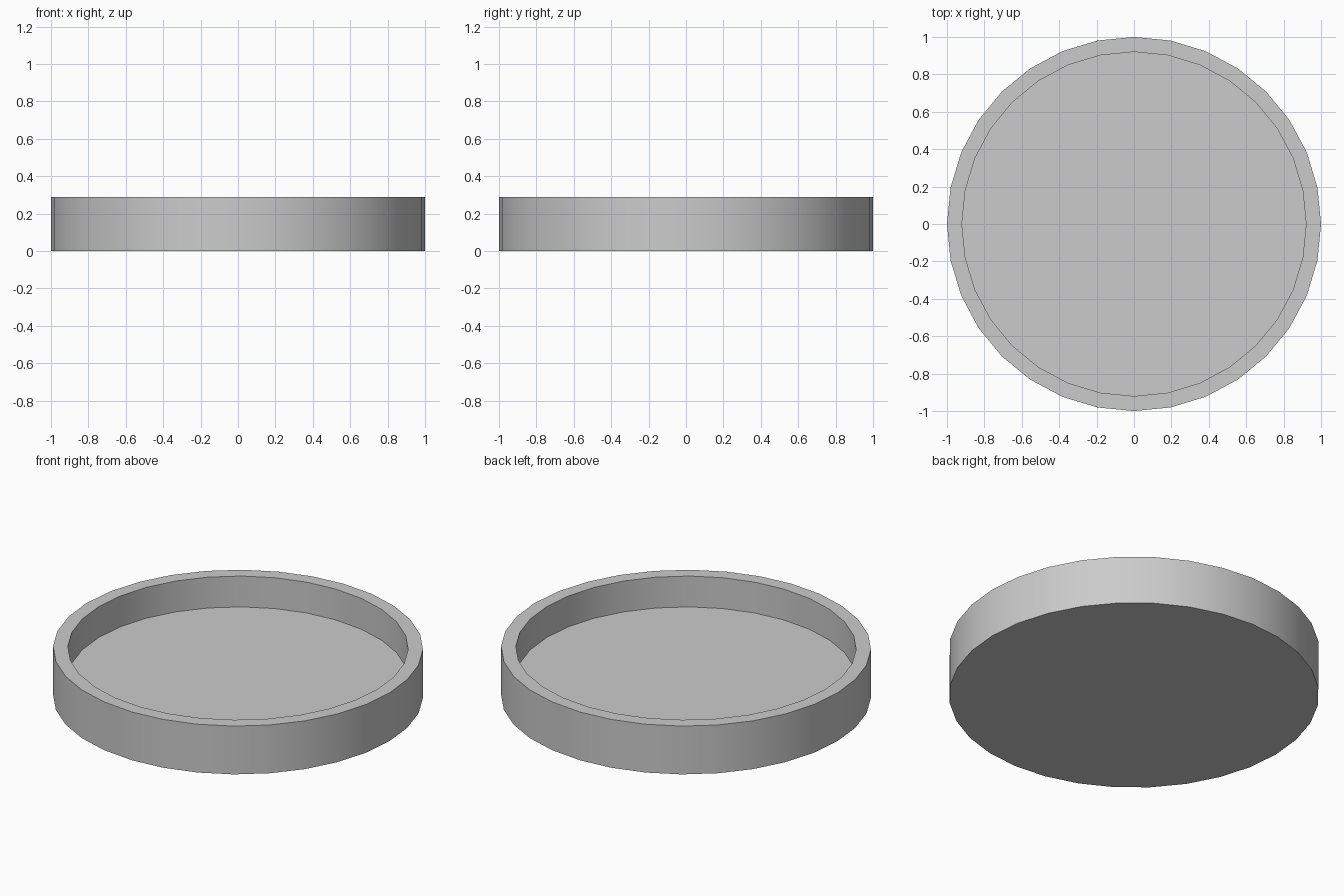
import bpy, bmesh, math

if "Cube" in bpy.data.objects:
    bpy.data.objects.remove(bpy.data.objects["Cube"])

SIDES = 32
# Half profile (radius, z): base, outer wall, rim, inner wall
PROFILE = [(1.0, 0.0), (1.0, 0.288), (0.92, 0.288), (0.92, 0.104)]

# Round tray: profile spun around z, closed by a base and a floor
bm = bmesh.new()
rings = [[bm.verts.new((r * math.cos(2 * math.pi * i / SIDES),
                        r * math.sin(2 * math.pi * i / SIDES), z))
          for i in range(SIDES)] for r, z in PROFILE]
for low, high in zip(rings, rings[1:]):
    for i in range(SIDES):
        j = (i + 1) % SIDES
        bm.faces.new((low[i], low[j], high[j], high[i]))
bm.faces.new(rings[0][::-1])
bm.faces.new(rings[-1])
bmesh.ops.recalc_face_normals(bm, faces=bm.faces)

mesh = bpy.data.meshes.new("round_tray")
bm.to_mesh(mesh)
bm.free()
tray = bpy.data.objects.new("round_tray", mesh)
bpy.context.collection.objects.link(tray)

# Smooth walls, sharp rims
bpy.context.view_layer.objects.active = tray
tray.select_set(True)
bpy.ops.object.shade_smooth_by_angle(angle=math.radians(30))
